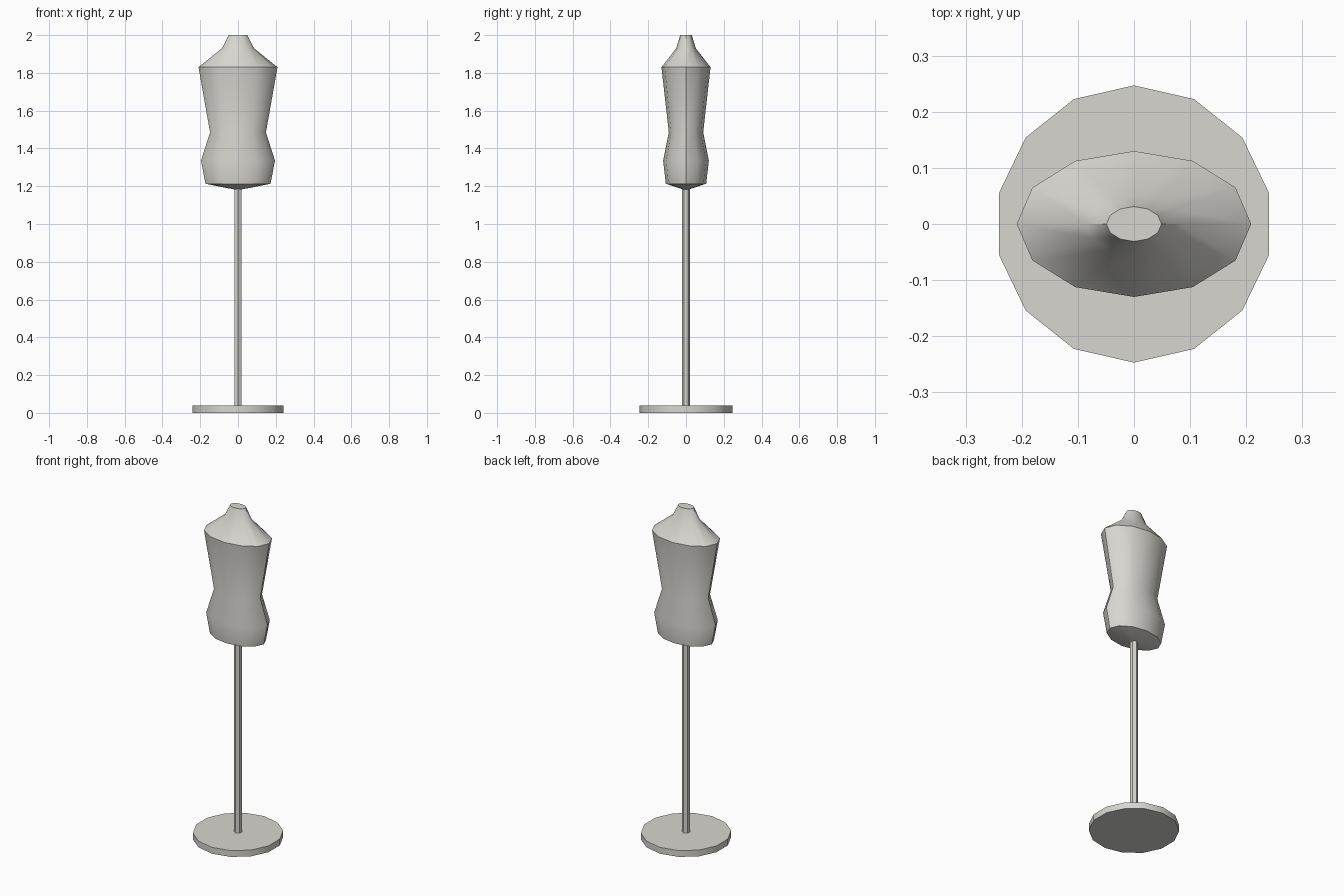
import bpy
import math

if "Cube" in bpy.data.objects:
    bpy.data.objects.remove(bpy.data.objects["Cube"])

# One pale warm grey for the whole stand
grey = bpy.data.materials.new("pale_warm_grey")
grey.diffuse_color = (0.68, 0.67, 0.63, 1.0)
grey.use_nodes = True
grey.node_tree.nodes["Principled BSDF"].inputs["Base Color"].default_value = grey.diffuse_color


def loft(name, sides, start, rings, smooth_angle):
    """Stack elliptical rings (z, radius x, radius y), capped at both ends."""
    verts, faces = [], []
    for z, rx, ry in rings:
        for i in range(sides):
            a = start + 2 * math.pi * i / sides
            verts.append((rx * math.cos(a), ry * math.sin(a), z))
    for r in range(len(rings) - 1):
        for i in range(sides):
            j = (i + 1) % sides
            lo, hi = r * sides, (r + 1) * sides
            faces.append((lo + i, lo + j, hi + j, hi + i))
    top = (len(rings) - 1) * sides
    faces.append(tuple(reversed(range(sides))))
    faces.append(tuple(range(top, top + sides)))
    mesh = bpy.data.meshes.new(name)
    mesh.from_pydata(verts, [], faces)
    mesh.materials.append(grey)
    obj = bpy.data.objects.new(name, mesh)
    bpy.context.collection.objects.link(obj)
    bpy.ops.object.select_all(action='DESELECT')
    obj.select_set(True)
    bpy.context.view_layer.objects.active = obj
    bpy.ops.object.shade_smooth_by_angle(angle=math.radians(smooth_angle))
    return obj


# Round foot plate
loft("base", 14, math.pi / 2, [(0, 0.247, 0.247), (0.038, 0.247, 0.247)], 40)

# Hexagonal pole, running up into the underside of the torso
loft("pole", 6, math.pi / 2, [(0.036, 0.0215, 0.0215), (1.195, 0.0215, 0.0215)], 40)

# Oval torso: underside, hem, hip, waist, shoulders, neck root, neck top
loft("torso", 12, 0, [
    (1.183, 0.02, 0.014),
    (1.213, 0.172, 0.107),
    (1.335, 0.196, 0.121),
    (1.485, 0.148, 0.091),
    (1.83, 0.209, 0.13),
    (1.93, 0.085, 0.052),
    (2.0, 0.049, 0.031),
], 40)
